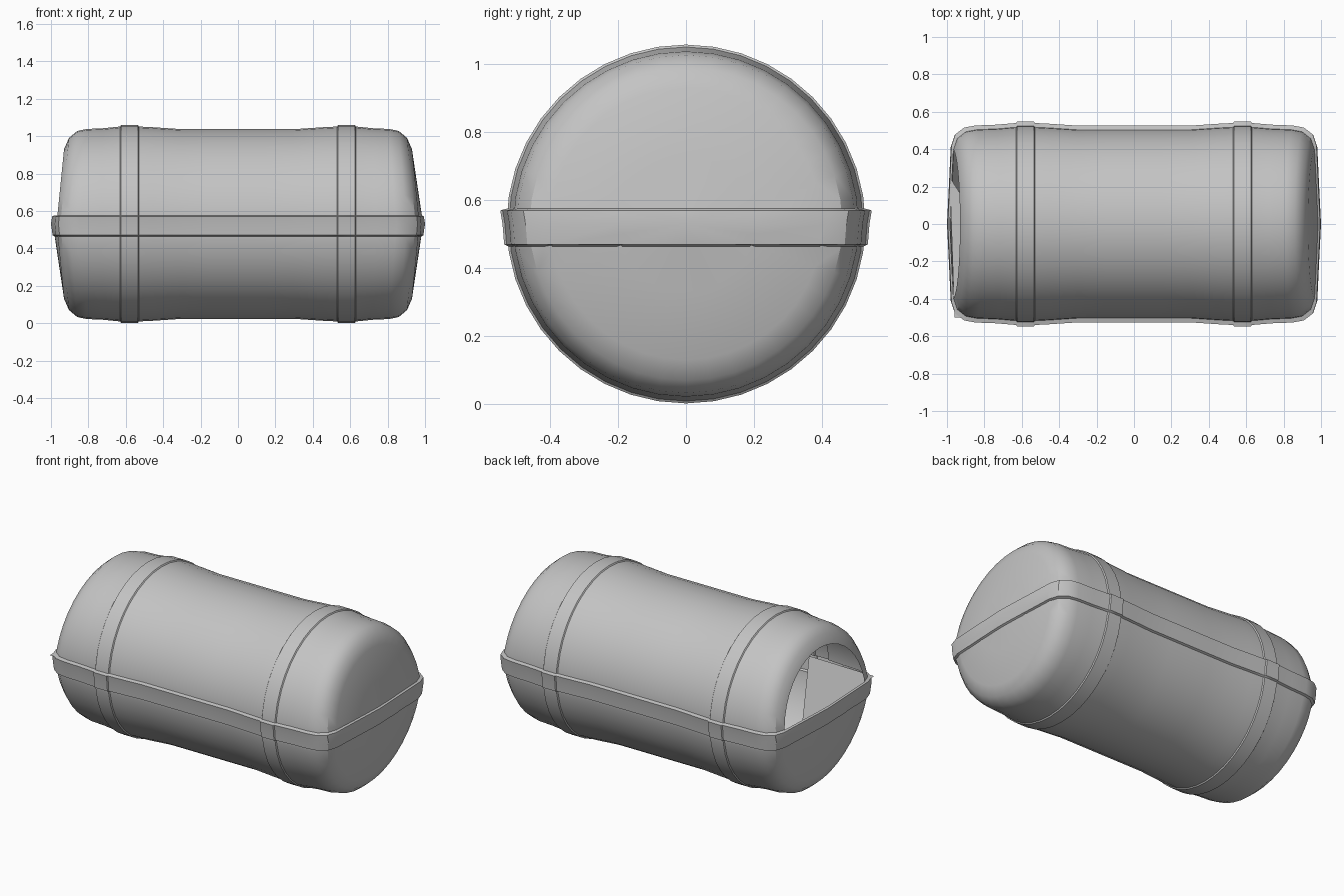
import bpy, bmesh, math
from mathutils import Vector

cube = bpy.data.objects.get("Cube")
if cube:
    bpy.data.objects.remove(cube, do_unlink=True)

CENTRE_Z = 0.53
SEAM_TOP, SEAM_LOW = 0.57, 0.47

grey = bpy.data.materials.new("plain_grey")
grey.use_nodes = True
grey.use_backface_culling = True
colour = (0.55, 0.55, 0.55, 1)
grey.diffuse_color = colour
grey.node_tree.nodes["Principled BSDF"].inputs["Base Color"].default_value = colour


def add_object(name, bm):
    mesh = bpy.data.meshes.new(name)
    bm.to_mesh(mesh)
    bm.free()
    mesh.materials.append(grey)
    obj = bpy.data.objects.new(name, mesh)
    bpy.context.collection.objects.link(obj)
    return obj


# Half profile of the barrel: distance along the axis, radius
half = [(0.15, 0.507), (0.3, 0.507), (0.45, 0.517), (0.53, 0.521),
        (0.535, 0.528), (0.625, 0.528), (0.63, 0.521), (0.72, 0.512),
        (0.81, 0.508), (0.86, 0.497), (0.9, 0.46), (0.92, 0.4),
        (0.93, 0.2), (0.94, 0)]
profile = [(-x, r) for x, r in reversed(half)] + half

# Spin the profile into a closed shell
bm = bmesh.new()
verts = [bm.verts.new((x, 0, r)) for x, r in profile]
edges = [bm.edges.new(pair) for pair in zip(verts, verts[1:])]
bmesh.ops.spin(bm, geom=verts + edges, cent=(0, 0, 0), axis=(1, 0, 0),
               angle=math.tau, steps=40)
bmesh.ops.remove_doubles(bm, verts=bm.verts, dist=0.0005)
bmesh.ops.translate(bm, verts=bm.verts, vec=(0, 0, CENTRE_Z))
bmesh.ops.recalc_face_normals(bm, faces=bm.faces)

# Cut the belt lines around the middle
for z in (SEAM_TOP, SEAM_TOP + 0.006, SEAM_LOW, SEAM_LOW - 0.006):
    bmesh.ops.bisect_plane(bm, geom=bm.verts[:] + bm.edges[:] + bm.faces[:],
                           plane_co=(0, 0, z), plane_no=(0, 0, 1), dist=0.0002)

# Open the upper part of one end
opening = [f for f in bm.faces
           if f.calc_center_median().x < -0.915
           and f.calc_center_median().z > SEAM_TOP + 0.006]
bmesh.ops.delete(bm, geom=opening, context='FACES')

# Tilt the ends toward the belt and raise the belt as a lip
for v in bm.verts:
    side = math.copysign(1, v.co.x)
    ramp = min(1, max(0, (abs(v.co.x) - 0.64) / 0.26))
    height = abs(v.co.z - CENTRE_Z)
    v.co.x += side * ramp * 0.05 * max(0, 1 - height / 0.5)
    if SEAM_LOW - 0.001 < v.co.z < SEAM_TOP + 0.001:
        v.co.x += side * ramp * 0.01
        lip = 0.022 if v.co.z > SEAM_TOP - 0.01 else 0.012
        if abs(v.co.y) > 0.35:
            v.co.y += math.copysign(lip, v.co.y)
shell = add_object("barrel_shell", bm)

# Corner plate seen through the open end
bm = bmesh.new()
corners = [(-0.96, -0.5, SEAM_TOP), (-0.5, -0.51, SEAM_TOP), (-0.985, 0.25, SEAM_TOP)]
plate_face = bm.faces.new([bm.verts.new(Vector(c)) for c in corners])
plate_face.normal_update()
if plate_face.normal.z < 0:
    plate_face.normal_flip()
plate = add_object("inner_corner_plate", bm)

# Smooth surfaces with sharp belt and ring edges
bpy.ops.object.select_all(action='DESELECT')
shell.select_set(True)
bpy.context.view_layer.objects.active = shell
bpy.ops.object.shade_smooth_by_angle(angle=math.radians(32))
